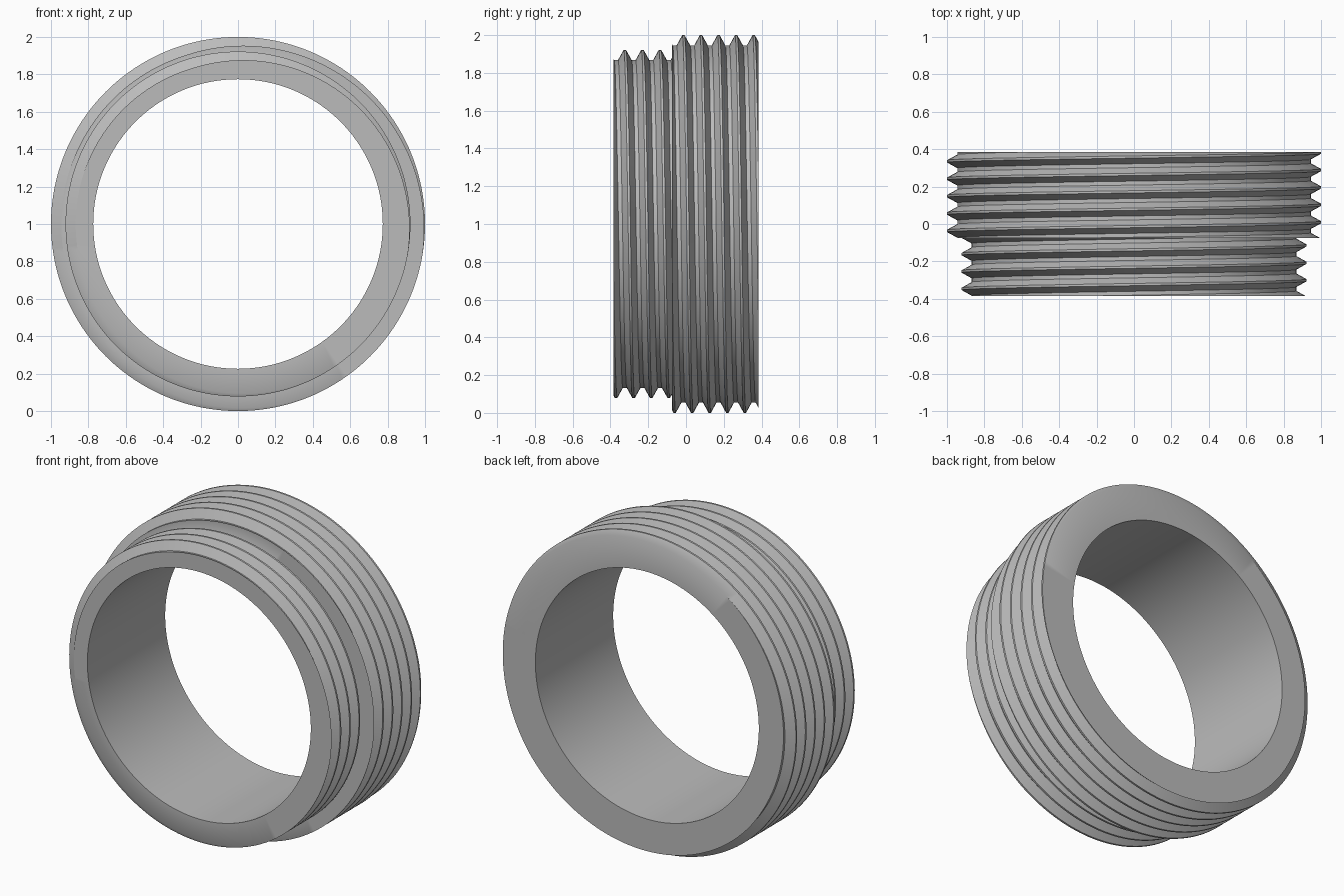
import bpy, bmesh
from math import cos, sin, pi

if "Cube" in bpy.data.objects:
    bpy.data.objects.remove(bpy.data.objects["Cube"])

SEGMENTS = 192
PITCH = 0.093
FLANK = 0.03        # axial width of one sloping thread side
CREST = 0.006       # half width of the flat on the thread tip
BORE = 0.774
FRONT, SHOULDER, BACK = -0.385, -0.075, 0.385


def thread_rows(angle, y0, y1, phase, root, tip):
    """Thread outline at one angle, trimmed to the planes y0 and y1."""
    start = phase + PITCH * angle / (2 * pi)

    def radius(y):
        d = abs((y - start + PITCH / 2) % PITCH - PITCH / 2)
        t = min(max((d - CREST) / FLANK, 0), 1)
        return tip + (root - tip) * t

    first = round((y0 - phase) / PITCH) - 3
    last = round((y1 - phase) / PITCH) + 3
    rows = []
    for k in range(first, last):
        for offset in (-CREST - FLANK, -CREST, CREST, CREST + FLANK):
            y = min(max(start + k * PITCH + offset, y0), y1)
            rows.append((radius(y), y))
    return rows


# Stepped ring: bore, narrow thread, shoulder, wide thread
bm = bmesh.new()
columns = []
for i in range(SEGMENTS + 1):
    a = 2 * pi * i / SEGMENTS
    profile = [(BORE, FRONT)]
    profile += thread_rows(a, FRONT, SHOULDER, -0.347, 0.868, 0.922)
    profile += thread_rows(a, SHOULDER, BACK, -0.037, 0.945, 1.0)
    profile.append((BORE, BACK))
    columns.append([bm.verts.new((-r * cos(a), y, 1 + r * sin(a))) for r, y in profile])

for left, right in zip(columns, columns[1:]):
    for j in range(len(left)):
        n = (j + 1) % len(left)
        bm.faces.new((left[j], left[n], right[n], right[j]))

# Close the seam and collapse trimmed thread ends
bmesh.ops.remove_doubles(bm, verts=bm.verts, dist=0.00005)
bmesh.ops.dissolve_degenerate(bm, edges=bm.edges, dist=0.00005)
bmesh.ops.recalc_face_normals(bm, faces=bm.faces)

mesh = bpy.data.meshes.new("threaded_ring")
bm.to_mesh(mesh)
bm.free()
ring = bpy.data.objects.new("threaded_ring", mesh)
bpy.context.collection.objects.link(ring)

# Plain grey metal
grey = bpy.data.materials.new("plain_grey")
grey.use_nodes = True
color = (0.5, 0.5, 0.5, 1)
grey.diffuse_color = color
grey.node_tree.nodes["Principled BSDF"].inputs["Base Color"].default_value = color
mesh.materials.append(grey)

bpy.ops.object.select_all(action="DESELECT")
ring.select_set(True)
bpy.context.view_layer.objects.active = ring
bpy.ops.object.shade_smooth_by_angle(angle=pi / 6)
